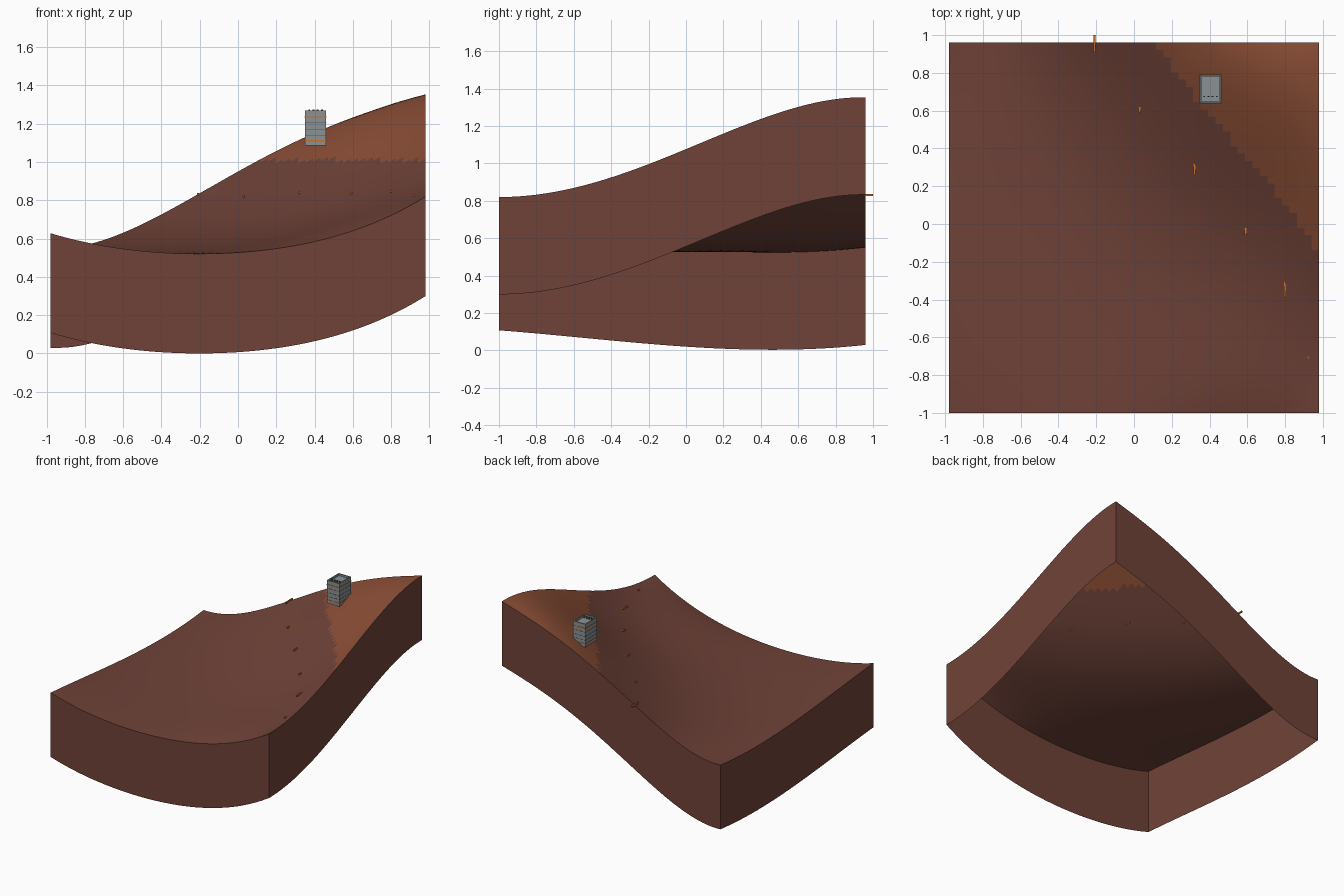
import bpy, bmesh, math

cube = bpy.data.objects.get("Cube")
if cube:
    bpy.data.objects.remove(cube, do_unlink=True)


def material(name, color):
    m = bpy.data.materials.new(name)
    m.use_nodes = True
    rgba = (*color, 1)
    m.diffuse_color = rgba
    m.node_tree.nodes["Principled BSDF"].inputs["Base Color"].default_value = rgba
    return m


earth = material("brown earth", (0.16, 0.055, 0.04))
clay = material("red clay", (0.26, 0.077, 0.037))
grey = material("grey wall", (0.26, 0.29, 0.3))
seam_grey = material("dark grey", (0.09, 0.1, 0.11))
orange = material("orange", (0.6, 0.17, 0.02))

# Valley and hillside heights, front row to back row
HEIGHTS = [
    (.628, .534, .527, .607, .82),
    (.584, .525, .561, .684, .892),
    (.542, .535, .62, .794, 1.068),
    (.524, .583, .75, 1.01, 1.262),
    (.55, .68, .95, 1.19, 1.353),
]
HALF, Y_MID = 0.98, -0.02


def weights(t):
    """Smooth blending weights of five evenly spaced nodes, t in 0..4."""
    return [math.prod((t - j) / (i - j) for j in range(5) if j != i) for i in range(5)]


def height(x, y):
    wx = weights((x + HALF) / HALF * 2)
    wy = weights((y - Y_MID + HALF) / HALF * 2)
    return sum(b * sum(a * h for a, h in zip(wx, row)) for b, row in zip(wy, HEIGHTS))


def finish(name, bm, mats):
    mesh = bpy.data.meshes.new(name)
    bm.to_mesh(mesh)
    bm.free()
    for m in mats:
        mesh.materials.append(m)
    ob = bpy.data.objects.new(name, mesh)
    bpy.context.collection.objects.link(ob)
    return ob


def box(name, center, size, mat):
    bm = bmesh.new()
    bmesh.ops.create_cube(bm, size=1)
    bmesh.ops.scale(bm, vec=size, verts=bm.verts)
    bmesh.ops.translate(bm, vec=center, verts=bm.verts)
    return finish(name, bm, [mat])


# Terrain: a curved sheet with skirts hanging from its rim, open below
bm = bmesh.new()
bmesh.ops.create_grid(bm, x_segments=50, y_segments=50, size=HALF)
for v in bm.verts:
    v.co.y += Y_MID
    v.co.z = height(v.co.x, v.co.y)
drop = min(v.co.z for v in bm.verts)
for f in bm.faces:
    f.material_index = int(f.calc_center_median().z > 1.01)
rim = [e for e in bm.edges if e.is_boundary]
skirt = bmesh.ops.extrude_edge_only(bm, edges=rim)["geom"]
for item in skirt:
    if isinstance(item, bmesh.types.BMVert):
        item.co.z -= drop
    elif isinstance(item, bmesh.types.BMFace):
        item.material_index = 0
bm.normal_update()
for f in bm.faces:
    c = f.calc_center_median()
    side = abs(f.normal.z) < 0.01
    outward = f.normal.x * c.x + f.normal.y * (c.y - Y_MID) if side else f.normal.z
    if outward < 0:
        f.normal_flip()
terrain = finish("terrain", bm, [earth, clay])
bpy.context.view_layer.objects.active = terrain
terrain.select_set(True)
bpy.ops.object.shade_smooth_by_angle(angle=math.radians(35))
terrain.select_set(False)

# Tower: box body with a shallow recess in its roof
TX, TY, WIDTH, DEPTH, BASE, TOP = 0.405, 0.715, 0.11, 0.15, 1.085, 1.27
tower = box("tower_body", (TX, TY, (BASE + TOP) / 2), (WIDTH, DEPTH, TOP - BASE), grey)
bm = bmesh.new()
bm.from_mesh(tower.data)
roof = max(bm.faces, key=lambda f: f.calc_center_median().z)
bmesh.ops.inset_region(bm, faces=[roof], thickness=0.012)
floor = bmesh.ops.extrude_discrete_faces(bm, faces=[roof])["faces"]
bmesh.ops.translate(bm, vec=(0, 0, -0.015), verts=floor[0].verts)
bm.to_mesh(tower.data)
bm.free()

# Seams and painted bands around the tower
for z in (1.14, 1.17, 1.205):
    box("tower_seam", (TX, TY, z), (WIDTH + .002, DEPTH + .002, .003), seam_grey)
for z in (1.11, 1.235):
    box("tower_band", (TX, TY, z), (WIDTH + .004, DEPTH + .004, .007), orange)

# Row of small roof vents
for i in range(4):
    box("roof_vent", (TX - .033 + i * .022, TY - .04, TOP - .006), (.01, .006, .018), seam_grey)

# Marker planks along the hillside: x, y, length
for x, y, length in [(-.21, .955, .09), (.03, .605, .03), (.32, .295, .07),
                     (.59, -.04, .035), (.8, -.345, .09), (.92, -.71, .02)]:
    z = height(x, min(y, HALF + Y_MID)) + .003
    box("marker_plank", (x, y, z), (.01, length, .012), orange)
